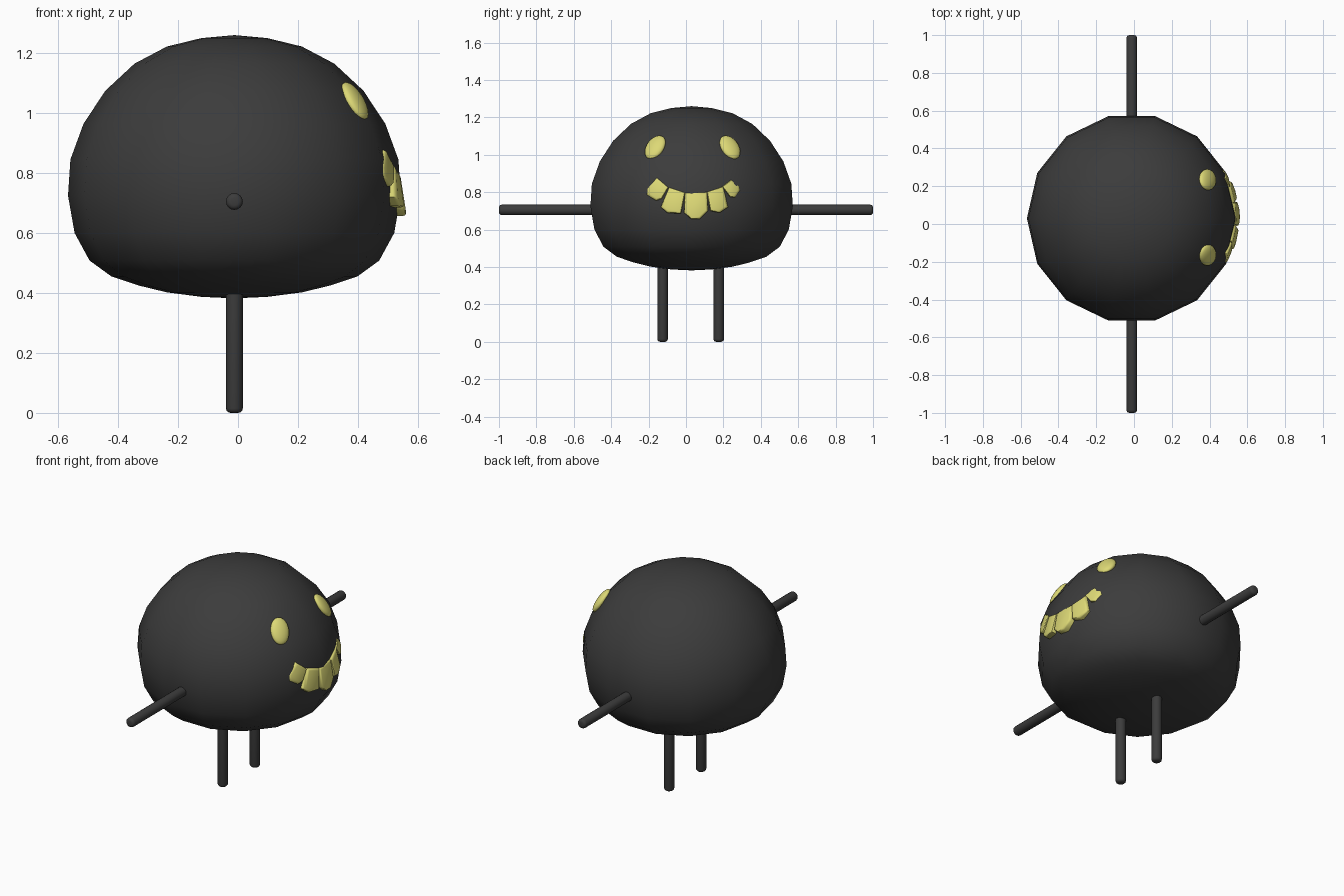
import bpy, bmesh, math
from mathutils import Matrix, Vector

cube = bpy.data.objects.get("Cube")
if cube:
    bpy.data.objects.remove(cube, do_unlink=True)

CX, CY = -0.012, 0.03  # body axis


def material(name, rgb):
    m = bpy.data.materials.new(name)
    m.use_nodes = True
    m.diffuse_color = (*rgb, 1)
    m.node_tree.nodes["Principled BSDF"].inputs["Base Color"].default_value = (*rgb, 1)
    return m


charcoal = material("charcoal", (0.045, 0.045, 0.045))
yellow = material("pale yellow", (0.72, 0.69, 0.18))


def add_object(name, bm, mat, angle):
    bmesh.ops.recalc_face_normals(bm, faces=bm.faces)
    mesh = bpy.data.meshes.new(name)
    bm.to_mesh(mesh)
    bm.free()
    mesh.materials.append(mat)
    ob = bpy.data.objects.new(name, mesh)
    bpy.context.collection.objects.link(ob)
    bpy.ops.object.select_all(action='DESELECT')
    ob.select_set(True)
    bpy.context.view_layer.objects.active = ob
    bpy.ops.object.shade_smooth_by_angle(angle=math.radians(angle))
    return ob


# Body: domed profile turned into fourteen sides
profile = [(0, 1.26), (.11, 1.25), (.225, 1.222), (.333, 1.165), (.43, 1.075),
           (.503, .965), (.547, .845), (.555, .725), (.533, .6), (.483, .508),
           (.41, .455), (.32, .425), (.225, .402), (.11, .387), (0, .382)]
bm = bmesh.new()
verts = [bm.verts.new((CX + r, CY, z)) for r, z in profile]
edges = [bm.edges.new(pair) for pair in zip(verts, verts[1:])]
bmesh.ops.spin(bm, geom=verts + edges, cent=(CX, CY, 0), axis=(0, 0, 1),
               angle=math.tau, steps=14)
bmesh.ops.remove_doubles(bm, verts=bm.verts, dist=0.001)
add_object("body", bm, charcoal, 60)


# Limbs: thin rods with rounded tips
def rod(name, start, tip):
    start, tip = Vector(start), Vector(tip)
    axis = tip - start
    bm = bmesh.new()
    bmesh.ops.create_cone(bm, cap_ends=True, segments=16, radius1=.028, radius2=.028,
                          depth=axis.length)
    rim = [e for e in bm.edges if all(v.co.z > 0 for v in e.verts)]
    bmesh.ops.bevel(bm, geom=rim, offset=.015, segments=3, affect='EDGES', profile=.5)
    turn = axis.to_track_quat('Z', 'Y').to_matrix().to_4x4()
    bm.transform(Matrix.Translation((start + tip) / 2) @ turn)
    add_object(name, bm, charcoal, 50)


for side, s in (("right", -1), ("left", 1)):
    rod(side + "_arm", (CX, CY + s * .45, .705), (CX, s, .705))
    rod(side + "_leg", (CX, CY - .005 + s * .15, .44), (CX, CY - .005 + s * .15, 0))

# Eyes: flattened ellipsoids lying on the dome
for side, s in (("right", -1), ("left", 1)):
    bm = bmesh.new()
    bmesh.ops.create_uvsphere(bm, u_segments=20, v_segments=12, radius=1)
    pose = (Matrix.Translation((.39, CY + .005 + s * .2, 1.04))
            @ Matrix.Rotation(s * math.radians(25), 4, 'Z')
            @ Matrix.Rotation(math.radians(-34), 4, 'Y')
            @ Matrix.Rotation(s * math.radians(12), 4, 'X')
            @ Matrix.Diagonal((.024, .054, .075, 1)))
    bm.transform(pose)
    add_object(side + "_eye", bm, yellow, 180)

# Teeth: outlines in y and z, wrapped around the front of the body
teeth = [
    [(-.155, .877), (-.21, .82), (-.21, .785), (-.16, .755), (-.13, .765), (-.095, .825)],
    [(-.09, .825), (-.135, .72), (-.10, .69), (-.027, .685), (-.005, .797)],
    [(-.005, .797), (-.01, .69), (.027, .657), (.075, .657), (.118, .70), (.112, .80)],
    [(.112, .80), (.13, .70), (.18, .69), (.225, .72), (.198, .83)],
    [(.193, .83), (.235, .775), (.262, .77), (.29, .81), (.283, .835), (.24, .867)],
]


def wrap(y, z, depth):
    r = .575 - .15 * (z - .66) - depth
    return CX + math.sqrt(r * r - (y - CY) ** 2), y, z


for i, outline in enumerate(teeth):
    bm = bmesh.new()
    front = [bm.verts.new(wrap(y, z, 0)) for y, z in outline]
    back = [bm.verts.new(wrap(y, z, .06)) for y, z in outline]
    cap = bm.faces.new(front)
    bm.faces.new(back[::-1])
    n = len(outline)
    for k in range(n):
        j = (k + 1) % n
        bm.faces.new((front[j], front[k], back[k], back[j]))
    bmesh.ops.bevel(bm, geom=list(cap.edges), offset=.012, segments=2,
                    affect='EDGES', profile=.5)
    add_object(f"tooth_{i + 1}", bm, yellow, 50)
